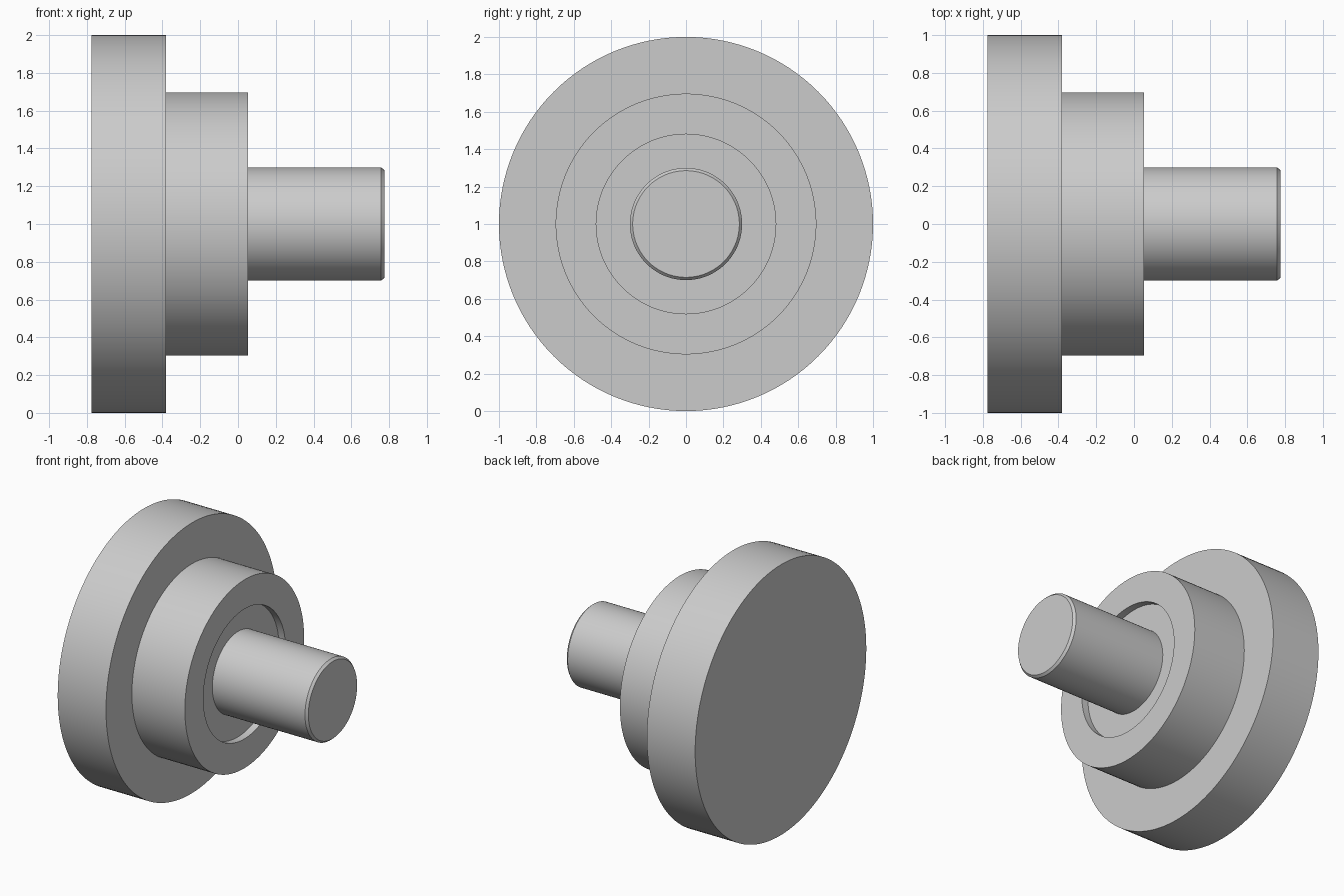
import bpy
import bmesh
from math import cos, sin, tau, radians

cube = bpy.data.objects.get("Cube")
if cube:
    bpy.data.objects.remove(cube, do_unlink=True)

SEGMENTS = 128
AXIS_HEIGHT = 1.0

grey = bpy.data.materials.new("light grey")
grey.use_nodes = True
colour = (0.6, 0.6, 0.6, 1.0)
grey.diffuse_color = colour
grey.node_tree.nodes["Principled BSDF"].inputs["Base Color"].default_value = colour


def turned_part(name, profile, cap_start=False, cap_end=False):
    """Turn a profile of (x, radius) points about the horizontal x axis."""
    bm = bmesh.new()
    angles = [tau * i / SEGMENTS for i in range(SEGMENTS)]
    rings = [[bm.verts.new((x, r * cos(a), r * sin(a))) for a in angles]
             for x, r in profile]
    for near, far in zip(rings, rings[1:]):
        for i in range(SEGMENTS):
            j = (i + 1) % SEGMENTS
            bm.faces.new((near[i], near[j], far[j], far[i]))
    if cap_start:
        bm.faces.new(rings[0][::-1])
    if cap_end:
        bm.faces.new(rings[-1])
    mesh = bpy.data.meshes.new(name)
    bm.to_mesh(mesh)
    bm.free()
    mesh.materials.append(grey)
    part = bpy.data.objects.new(name, mesh)
    part.location.z = AXIS_HEIGHT
    bpy.context.collection.objects.link(part)
    bpy.ops.object.select_all(action="DESELECT")
    part.select_set(True)
    bpy.context.view_layer.objects.active = part
    bpy.ops.object.shade_smooth_by_angle(angle=radians(30))
    return part


# Wide disc with a plain flat back
turned_part("flange", [(-0.775, 1.0), (-0.38, 1.0), (-0.38, 0.697)], cap_start=True)

# Middle step with a shallow round recess in its face
turned_part("hub", [(-0.38, 0.697), (0.053, 0.697), (0.053, 0.48),
                    (0.0, 0.48), (0.0, 0.3)])

# Shaft with a small chamfer at its tip
turned_part("shaft", [(0.0, 0.3), (0.758, 0.3), (0.775, 0.285)], cap_end=True)
